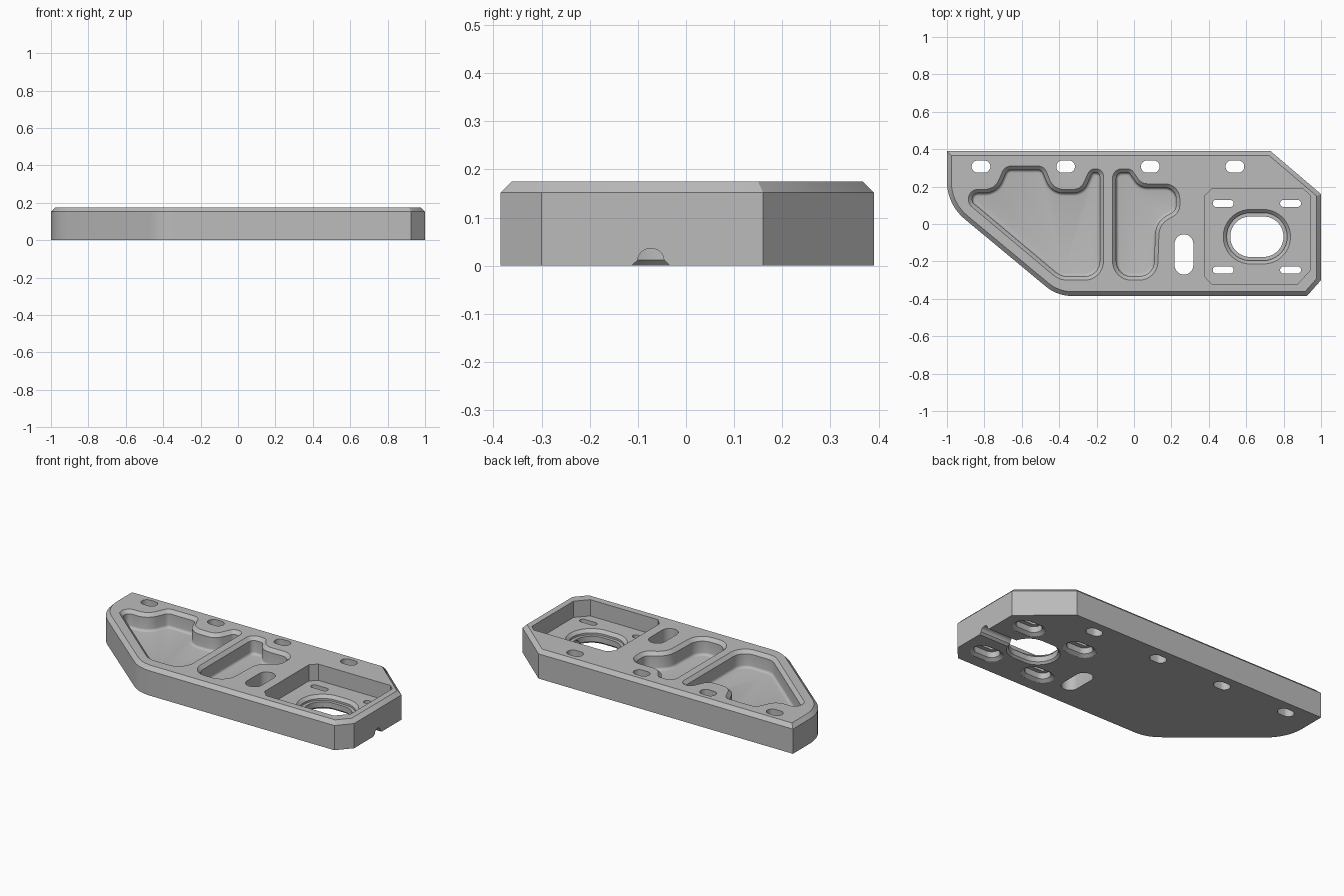
import bpy, bmesh, math
from mathutils import Vector

if "Cube" in bpy.data.objects:
    bpy.data.objects.remove(bpy.data.objects["Cube"], do_unlink=True)

TOP = 0.175
OVER = 0.02   # how far cutters pass through a face

metal = bpy.data.materials.new("plain_grey")
metal.use_nodes = True
grey = (0.5, 0.5, 0.5, 1)
metal.diffuse_color = grey
metal.node_tree.nodes["Principled BSDF"].inputs["Base Color"].default_value = grey


def rounded(corners, steps=8):
    """Outline through (x, y, radius) corners, counter-clockwise."""
    pts, n = [], len(corners)
    for i, (x, y, r) in enumerate(corners):
        p = Vector((x, y))
        if r == 0:
            pts.append(p)
            continue
        a = (Vector(corners[i - 1][:2]) - p).normalized()
        b = (Vector(corners[(i + 1) % n][:2]) - p).normalized()
        half = a.angle(b) / 2
        centre = p + (a + b).normalized() * (r / math.sin(half))
        start = p + a * (r / math.tan(half)) - centre
        end = p + b * (r / math.tan(half)) - centre
        sweep = math.atan2(start.x * end.y - start.y * end.x, start.dot(end))
        for k in range(steps + 1):
            t = sweep * k / steps
            c, s = math.cos(t), math.sin(t)
            pts.append(centre + Vector((start.x * c - start.y * s,
                                        start.x * s + start.y * c)))
    return pts


def slot(x, y, length, width, steps=12):
    """Stadium outline; the longer size sets its direction."""
    r = min(length, width) / 2
    dx, dy = length / 2 - r, width / 2 - r
    pts = []
    for k in range(4 * steps):
        a = 2 * math.pi * (k + 0.5) / (4 * steps)
        c, s = math.cos(a), math.sin(a)
        pts.append(Vector((x + math.copysign(dx, c) + r * c,
                           y + math.copysign(dy, s) + r * s)))
    return pts


def inset(pts, d):
    """Move every side of an outline inward by d."""
    out, n = [], len(pts)
    for i, p in enumerate(pts):
        e = (p - pts[i - 1]).normalized()
        f = (pts[(i + 1) % n] - p).normalized()
        n1, n2 = Vector((-e.y, e.x)), Vector((-f.y, f.x))
        out.append(p + (n1 + n2) * (d / (1 + n1.dot(n2))))
    return out


def loft(name, outline, layers):
    """Solid from an outline stacked in (inset, z) layers, low to high."""
    bm = bmesh.new()
    rings = [[bm.verts.new((p.x, p.y, z)) for p in inset(outline, d)]
             for d, z in layers]
    bm.faces.new(list(reversed(rings[0])))
    bm.faces.new(rings[-1])
    n = len(outline)
    for low, high in zip(rings, rings[1:]):
        for i in range(n):
            j = (i + 1) % n
            bm.faces.new((low[i], low[j], high[j], high[i]))
    mesh = bpy.data.meshes.new(name)
    bm.to_mesh(mesh)
    bm.free()
    mesh.materials.append(metal)
    obj = bpy.data.objects.new(name, mesh)
    bpy.context.collection.objects.link(obj)
    return obj


cutters = []


def cut(name, outline, layers):
    obj = loft(name, outline, layers)
    obj.hide_render = True
    cutters.append(obj)
    return obj


# Plate with a chamfered upper edge
plate = loft("bracket_plate", rounded([
    (-1, 0.39, 0), (-1, 0.105, 0.26), (-0.41, -0.385, 0.22), (0.925, -0.385, 0),
    (1, -0.30, 0), (1, 0.16, 0), (0.73, 0.39, 0)]),
    [(0, 0), (0, 0.152), (0.023, TOP)])

# Two lightening pockets: filleted floor, straight wall, chamfered rim
floor, fillet, rim = 0.07, 0.016, 0.02
pocket_layers = []
for k in range(5):
    a = math.pi / 2 * k / 4
    pocket_layers.append((rim + fillet * (1 - math.sin(a)),
                          floor + fillet * (1 - math.cos(a))))
pocket_layers += [(rim, TOP - rim), (0, TOP), (0, TOP + OVER)]

cut("left_pocket_cutter", rounded([
    (-0.163, -0.30, 0.1), (-0.163, 0.295, 0.04), (-0.235, 0.295, 0.04),
    (-0.285, 0.185, 0.06), (-0.43, 0.185, 0.08), (-0.48, 0.31, 0.05),
    (-0.69, 0.31, 0.05), (-0.745, 0.185, 0.08), (-0.885, 0.185, 0.05),
    (-0.885, 0.107, 0.05), (-0.40, -0.30, 0.12)]), pocket_layers)
cut("middle_pocket_cutter", rounded([
    (-0.115, -0.30, 0.1), (0.125, -0.30, 0.1), (0.135, 0, 0.1),
    (0.245, 0.06, 0.07), (0.245, 0.215, 0.08), (0.04, 0.215, 0.06),
    (-0.015, 0.295, 0.04), (-0.115, 0.295, 0.05)]), pocket_layers)

# Square-walled recess with clipped corners
recess = 0.075
cut("recess_cutter", rounded([
    (0.415, -0.32, 0), (0.875, -0.32, 0), (0.94, -0.25, 0), (0.94, 0.155, 0),
    (0.905, 0.187, 0), (0.415, 0.187, 0), (0.377, 0.15, 0), (0.377, -0.28, 0)]),
    [(0, recess), (0, TOP + OVER)])

# Large opening with a stepped upper rim and a chamfered lower rim
mid_x, mid_y = 0.657, -0.068
cut("opening_cutter", slot(mid_x, mid_y, 0.285, 0.217),
    [(-0.012, -OVER), (-0.012, 0), (0, 0.012), (0, TOP)])
cut("opening_rim_cutter", slot(mid_x, mid_y, 0.36, 0.292),
    [(0.018, recess - 0.03), (0.018, recess - 0.018), (0, recess), (0, TOP)])

# Mounting slots around the opening, counterbored from below
for sx in (-1, 1):
    for sy in (-1, 1):
        x, y = mid_x + sx * 0.18, mid_y + sy * 0.178
        cut("small_slot_cutter", slot(x, y, 0.112, 0.038),
            [(0, -OVER), (0, TOP)])
        cut("counterbore_cutter", slot(x, y, 0.2, 0.13),
            [(0, -OVER), (0, 0), (0.02, 0.014), (0.02, 0.05)])

# Row of slots along the back edge and one upright slot
for k in range(4):
    cut("back_slot_cutter", slot(-0.818 + 0.4525 * k, 0.307, 0.1, 0.066),
        [(0, -OVER), (0, TOP + OVER)])
cut("upright_slot_cutter", slot(0.267, -0.163, 0.1, 0.215),
    [(0, -OVER), (0, TOP + OVER)])

# Cable channel underneath, from the end face to the opening
arch = [(-0.04, -OVER), (0.04, -OVER), (0.04, 0), (0.027, 0.012)]
for k in range(1, 12):
    a = math.pi * k / 12
    arch.append((0.027 * math.cos(a), 0.012 + 0.024 * math.sin(a)))
arch += [(-0.027, 0.012), (-0.04, 0)]
channel = cut("channel_cutter", [Vector(p) for p in arch], [(0, 0), (0, 0.45)])
for v in channel.data.vertices:
    v.co = (mid_x + v.co.z, mid_y - 0.005 + v.co.x, v.co.y)

# Apply the cuts
bpy.context.view_layer.objects.active = plate
plate.select_set(True)
for c in cutters:
    mod = plate.modifiers.new(c.name, "BOOLEAN")
    mod.operation = "DIFFERENCE"
    mod.solver = "EXACT"
    mod.object = c
    bpy.ops.object.modifier_apply(modifier=mod.name)
for c in cutters:
    bpy.data.objects.remove(c, do_unlink=True)
bpy.ops.object.select_all(action="DESELECT")
plate.select_set(True)
bpy.ops.object.shade_smooth_by_angle(angle=math.radians(30))
